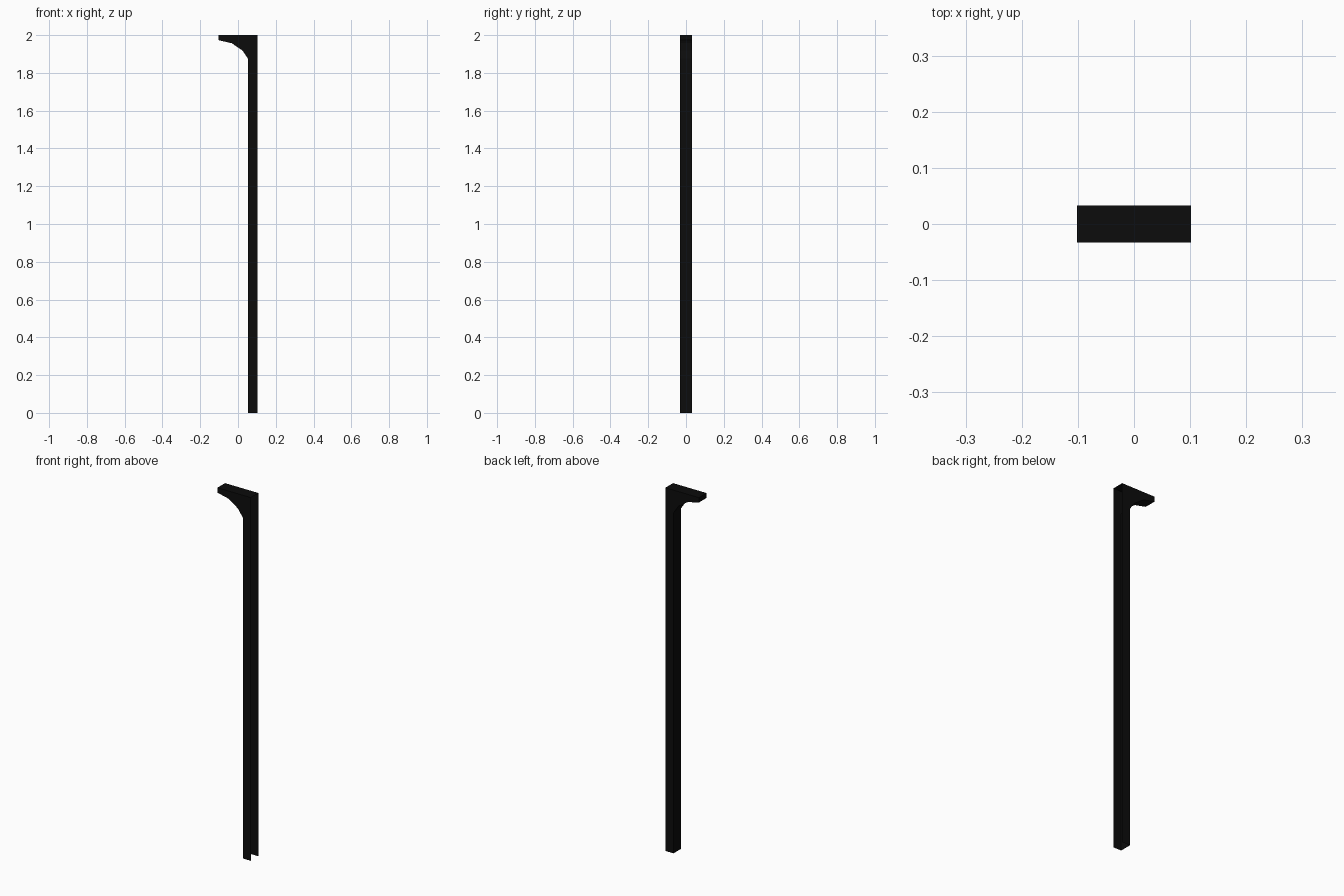
import bpy
import bmesh

if "Cube" in bpy.data.objects:
    bpy.data.objects.remove(bpy.data.objects["Cube"])

HALF_DEPTH = 0.033

black = bpy.data.materials.new("matte_black")
black.diffuse_color = (0.0035, 0.0035, 0.0035, 1)
black.use_nodes = True
black.node_tree.nodes["Principled BSDF"].inputs["Base Color"].default_value = black.diffuse_color

# Side outline: top of the arm, curved brace underneath, then the tall post
profile = [
    (0.102, 2.0), (-0.102, 2.0), (-0.102, 1.973), (-0.033, 1.957),
    (0.024, 1.918), (0.053, 1.875), (0.053, 0.0), (0.102, 0.0),
]

bm = bmesh.new()
front = [bm.verts.new((x, -HALF_DEPTH, z)) for x, z in profile]
back = [bm.verts.new((x, HALF_DEPTH, z)) for x, z in profile]

# Front and back plates
bm.faces.new(front)
bm.faces.new(back[::-1])

# Rim strips; the wall side (+x) and the foot stay open
for i in range(len(profile) - 2):
    bm.faces.new((front[i + 1], front[i], back[i], back[i + 1]))

bmesh.ops.recalc_face_normals(bm, faces=bm.faces[:])
# Make sure the open shell points outwards (top strip faces up)
bm.faces.ensure_lookup_table()
if bm.faces[2].normal.z < 0:
    bmesh.ops.reverse_faces(bm, faces=bm.faces[:])

mesh = bpy.data.meshes.new("bracket_post")
bm.to_mesh(mesh)
bm.free()
mesh.materials.append(black)
post = bpy.data.objects.new("bracket_post", mesh)
bpy.context.collection.objects.link(post)
